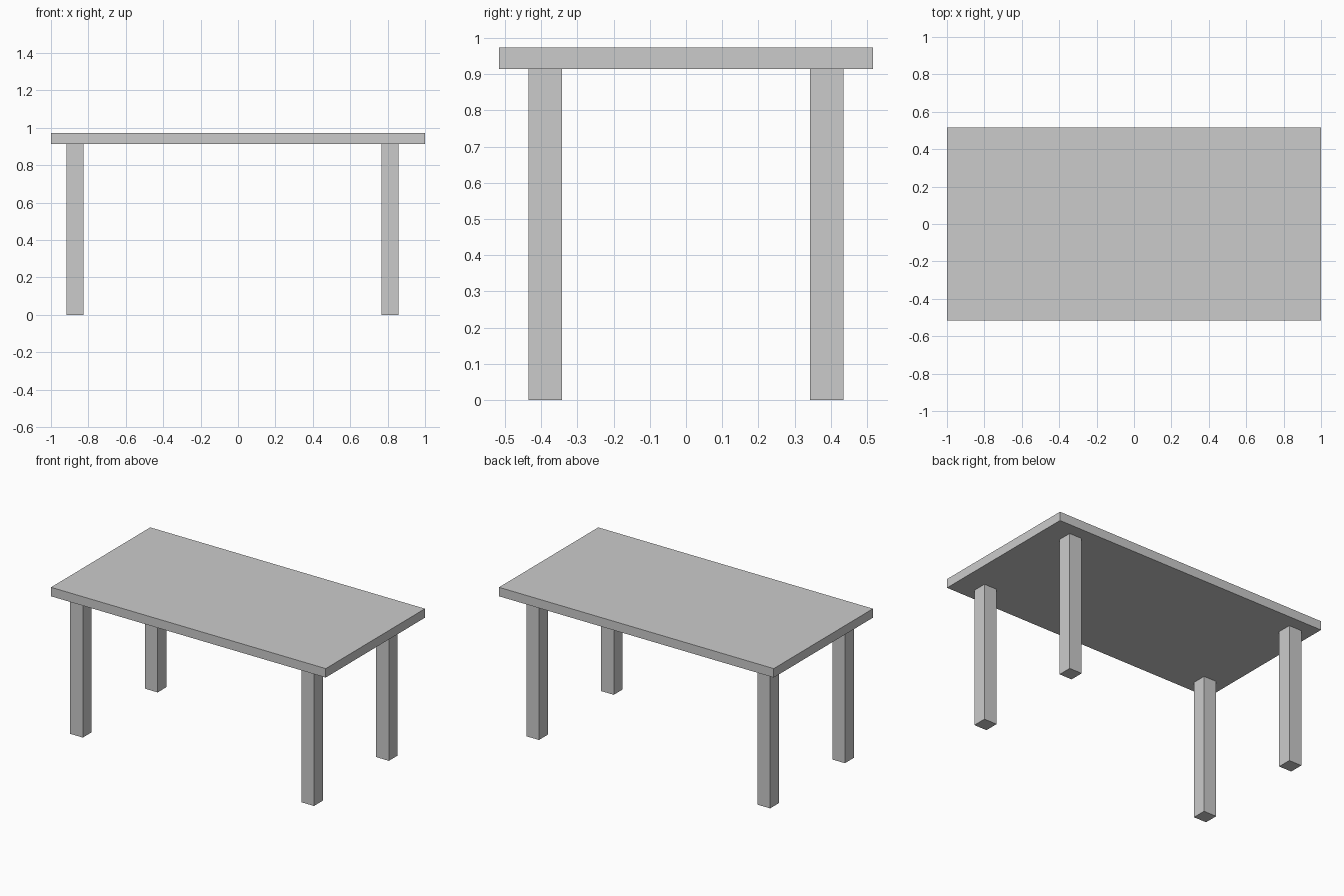
import bpy

if "Cube" in bpy.data.objects:
    bpy.data.objects.remove(bpy.data.objects["Cube"])

TOP_Z, UNDER_Z = 0.973, 0.914
LEG = 0.092


def box(name, center, size):
    bpy.ops.mesh.primitive_cube_add(size=1, location=center)
    obj = bpy.context.object
    obj.name = name
    obj.scale = size
    bpy.ops.object.transform_apply(location=False, rotation=False, scale=True)
    return obj


# Table top
box("table_top", (0, 0, (TOP_Z + UNDER_Z) / 2), (2.0, 1.032, TOP_Z - UNDER_Z))

# Four square legs, set slightly towards the left
for side, x in (("left", -0.871), ("right", 0.812)):
    for end, y in (("front", -0.389), ("back", 0.389)):
        box(f"{end}_{side}_leg", (x, y, UNDER_Z / 2), (LEG, LEG, UNDER_Z))
